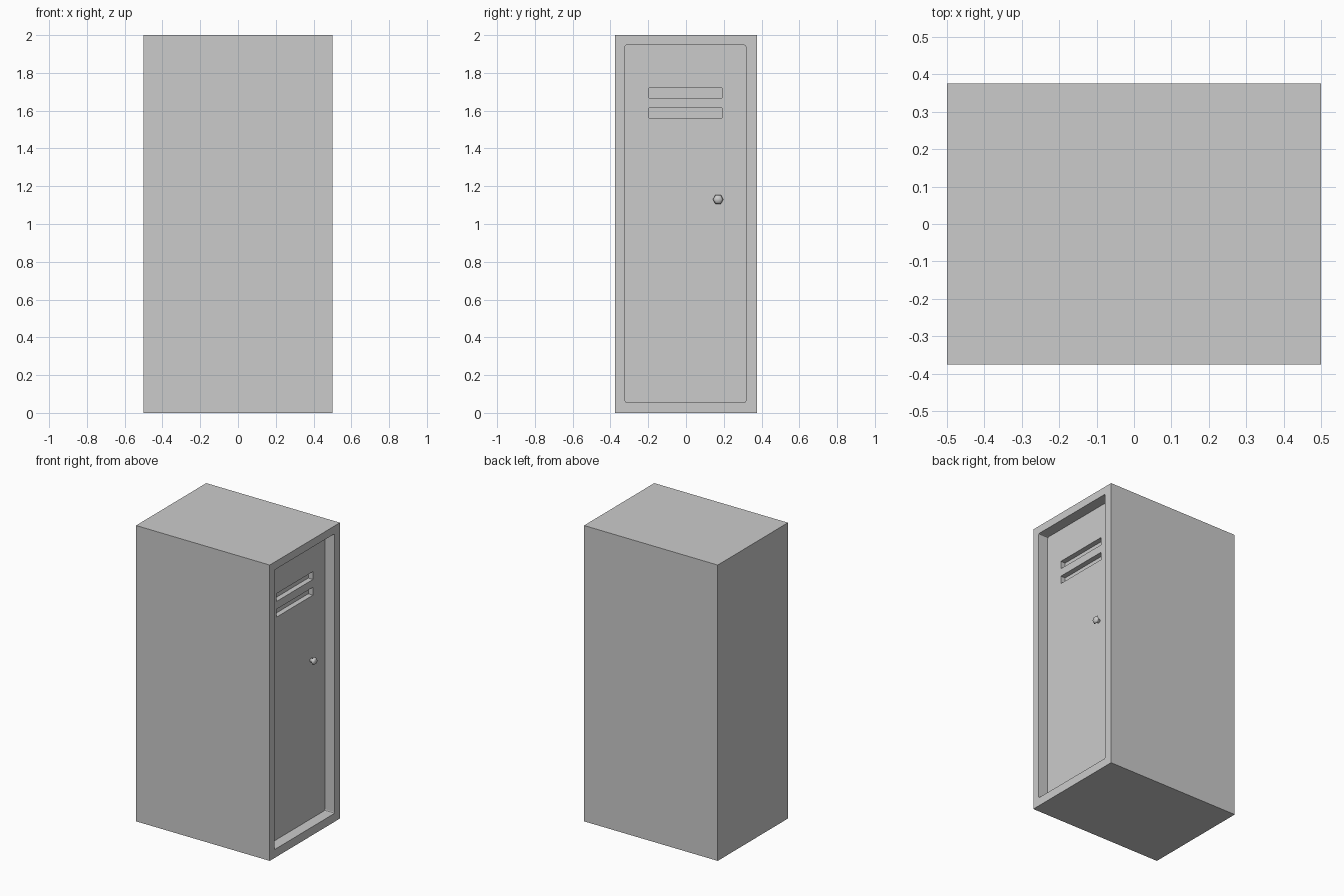
import bpy, bmesh
from math import radians
from mathutils import Matrix, Vector

if "Cube" in bpy.data.objects:
    bpy.data.objects.remove(bpy.data.objects["Cube"])


def box(name, lo, hi, corner=0.0):
    """Axis-aligned box; corner rounds the edges that run along x."""
    lo, hi = Vector(lo), Vector(hi)
    bm = bmesh.new()
    bmesh.ops.create_cube(bm, size=1, matrix=Matrix.Translation((lo + hi) / 2)
                          @ Matrix.Diagonal((*(hi - lo), 1)))
    if corner:
        along_x = [e for e in bm.edges
                   if abs(e.verts[0].co.x - e.verts[1].co.x) > 1e-4]
        bmesh.ops.bevel(bm, geom=along_x, offset=corner, segments=2,
                        profile=0.5, affect='EDGES')
    mesh = bpy.data.meshes.new(name)
    bm.to_mesh(mesh)
    bm.free()
    ob = bpy.data.objects.new(name, mesh)
    bpy.context.collection.objects.link(ob)
    return ob


def cut(target, cutter):
    """Subtract cutter from target and remove the cutter."""
    mod = target.modifiers.new("cut", 'BOOLEAN')
    mod.operation = 'DIFFERENCE'
    mod.solver = 'EXACT'
    mod.object = cutter
    bpy.context.view_layer.objects.active = target
    bpy.ops.object.modifier_apply(modifier=mod.name)
    bpy.data.objects.remove(cutter)


DOOR_X = 0.427      # plane of the recessed door
SLOT_DEPTH = 0.035

# Locker body with the door set back into the +x face
body = box("locker_body", (-0.5, -0.375, 0), (0.5, 0.375, 2))
cut(body, box("door_recess", (DOOR_X, -0.323, 0.057), (0.6, 0.317, 1.947), 0.008))

# Two vent slots near the top of the door
for z in (1.561, 1.667):
    cut(body, box("vent_slot", (DOOR_X - SLOT_DEPTH, -0.197, z),
                  (DOOR_X + 0.05, 0.191, z + 0.053)))

# Six-sided door knob: narrow stem flaring to a domed head
bm = bmesh.new()
rings = []
for x, r in ((-0.005, 0.014), (0.012, 0.015), (0.024, 0.028), (0.036, 0.018)):
    ring = bmesh.ops.create_circle(
        bm, segments=6, radius=r,
        matrix=Matrix.Translation((DOOR_X + x, 0.17, 1.13))
        @ Matrix.Rotation(radians(90), 4, 'Y'))["verts"]
    rings.append(ring)
for a, b in zip(rings, rings[1:]):
    for i in range(6):
        j = (i + 1) % 6
        bm.faces.new((a[i], a[j], b[j], b[i]))
bm.faces.new(rings[0])
bm.faces.new(rings[-1])
bmesh.ops.recalc_face_normals(bm, faces=bm.faces)
for f in bm.faces:
    f.smooth = True
mesh = bpy.data.meshes.new("door_knob")
bm.to_mesh(mesh)
bm.free()
knob = bpy.data.objects.new("door_knob", mesh)
bpy.context.collection.objects.link(knob)
